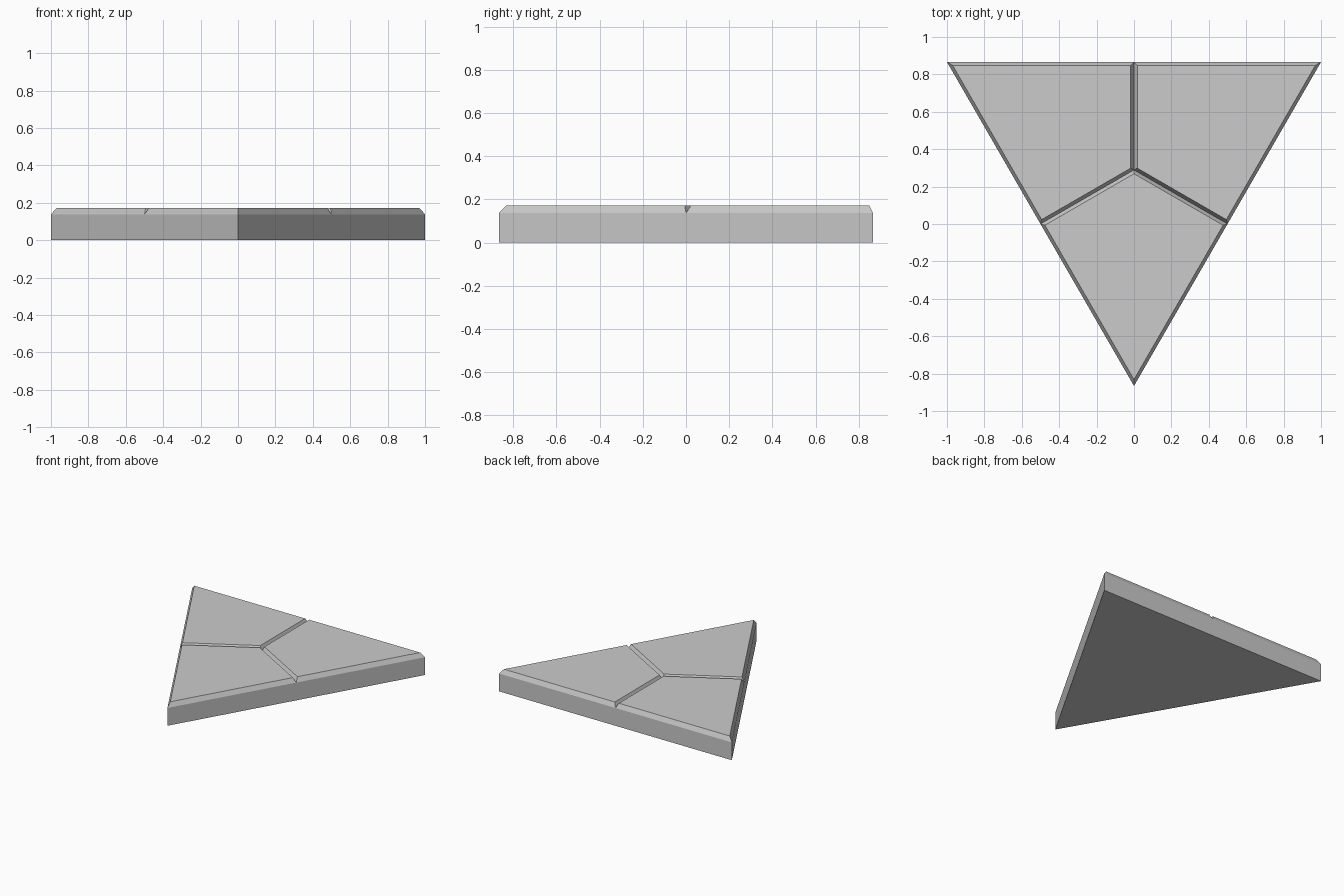
import bpy, bmesh
from math import sqrt

if "Cube" in bpy.data.objects:
    bpy.data.objects.remove(bpy.data.objects["Cube"])

R3 = sqrt(3)
Z_EDGE, Z_TOP, INSET = 0.138, 0.173, 0.0175

bm = bmesh.new()

# Triangle outline, corners alternating with edge midpoints, counter-clockwise
outline = [(0, -R3 / 2), (0.5, 0), (1, R3 / 2), (0, R3 / 2), (-1, R3 / 2), (-0.5, 0)]
low = [bm.verts.new((x, y, 0)) for x, y in outline]
high = [bm.verts.new((x, y, Z_EDGE)) for x, y in outline]
center = bm.verts.new((0, R3 / 6, Z_EDGE))

# Flat underside and vertical walls
bm.faces.new(low[::-1])
for i in range(6):
    j = (i + 1) % 6
    bm.faces.new((low[i], low[j], high[j], high[i]))

# Three kite tiles, each raised with bevelled borders that form the V grooves
kites = [bm.faces.new((high[i - 1], high[i], high[i + 1], center)) for i in (0, 2, 4)]
bm.normal_update()
bmesh.ops.inset_individual(bm, faces=kites, thickness=INSET, use_even_offset=True)
for kite in kites:
    for v in kite.verts:
        v.co.z = Z_TOP

bmesh.ops.recalc_face_normals(bm, faces=bm.faces)
mesh = bpy.data.meshes.new("triangular_tile")
bm.to_mesh(mesh)
bm.free()
bpy.context.collection.objects.link(bpy.data.objects.new("triangular_tile", mesh))
